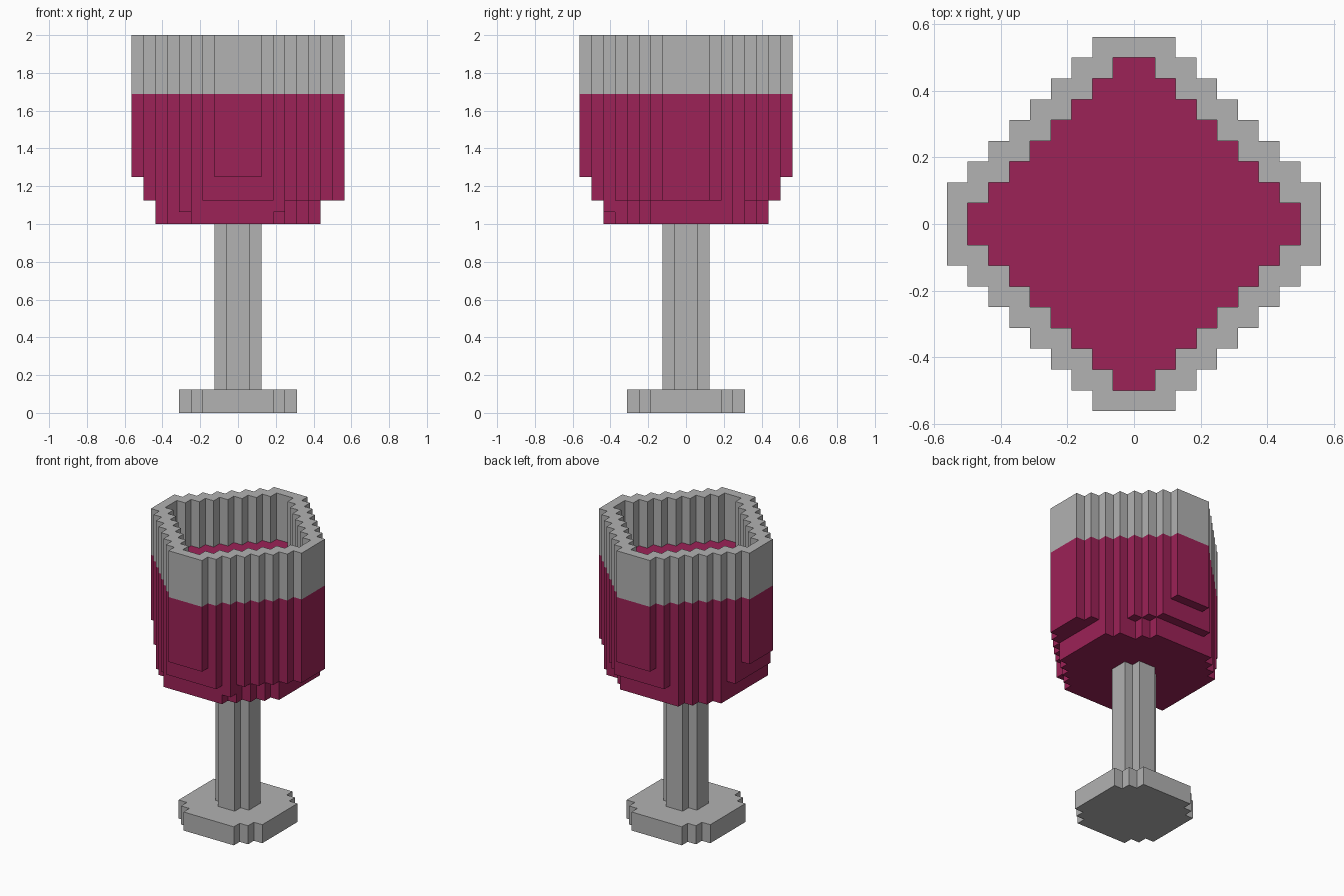
import bpy
import bmesh
from mathutils import Vector

UNIT = 1 / 16          # edge length of one block
SPAN = range(-9, 9)    # block columns in x and y

if "Cube" in bpy.data.objects:
    bpy.data.objects.remove(bpy.data.objects["Cube"])


def flat_material(name, rgb):
    mat = bpy.data.materials.new(name)
    mat.use_nodes = True
    colour = (*rgb, 1)
    mat.diffuse_color = colour
    mat.node_tree.nodes["Principled BSDF"].inputs["Base Color"].default_value = colour
    return mat


def ring(n):
    """Distance of a block column from the centre line, same on both sides."""
    return n if n >= 0 else -1 - n


def stepped(x, y, widest, diagonal):
    """True inside a stair-stepped diamond with its tips cut off."""
    i, j = ring(x), ring(y)
    return max(i, j) <= widest and i + j <= diagonal


def build_blocks(name, material, bottom, top, inside):
    """Skin every block accepted by inside(x, y, z), merging flat areas."""
    cells = {(x, y, z) for x in SPAN for y in SPAN
             for z in range(bottom, top) if inside(x, y, z)}
    bm = bmesh.new()
    for cell in cells:
        for axis in range(3):
            for side in (-1, 1):
                step = [0, 0, 0]
                step[axis] = side
                if tuple(a + b for a, b in zip(cell, step)) in cells:
                    continue
                normal = Vector(step)
                u = Vector((0, 0, 0))
                u[(axis + 1) % 3] = 0.5
                v = normal.cross(u)
                mid = Vector(cell) + Vector((0.5, 0.5, 0.5)) + normal / 2
                corners = (mid - u - v, mid + u - v, mid + u + v, mid - u + v)
                bm.faces.new([bm.verts.new(c * UNIT) for c in corners])
    bmesh.ops.remove_doubles(bm, verts=bm.verts, dist=UNIT / 100)
    bmesh.ops.dissolve_limit(bm, angle_limit=0.01, verts=bm.verts, edges=bm.edges)
    mesh = bpy.data.meshes.new(name)
    bm.to_mesh(mesh)
    bm.free()
    mesh.materials.append(material)
    obj = bpy.data.objects.new(name, mesh)
    bpy.context.collection.objects.link(obj)
    return obj


def bowl_floor(x, y):
    """Lowest block of each bowl column: tips rise, with a few uneven edges."""
    i, j = ring(x), ring(y)
    far = max(i, j)
    if far > 6:
        return 18 if far == 7 or x == 8 else 20
    if i + j == 9:
        if x > 0 and y < 0:
            return 17 if i == 3 else 18
        if x > 0 and y > 0:
            return 18 if i <= 4 else 16
        if x < 0 and y < 0:
            return 17 if i == 4 else 16
    return 16


grey = flat_material("grey_glass", (0.445, 0.445, 0.445))
wine = flat_material("wine_red", (0.333, 0.016, 0.095))

# Foot and stem
build_blocks("foot", grey, 0, 2, lambda x, y, z: stepped(x, y, 4, 6))
build_blocks("stem", grey, 2, 16, lambda x, y, z: stepped(x, y, 1, 1))

# Filled bowl
build_blocks("wine_bowl", wine, 16, 27,
             lambda x, y, z: stepped(x, y, 8, 9) and z >= bowl_floor(x, y))

# Open rim above the wine
build_blocks("glass_rim", grey, 27, 32,
             lambda x, y, z: stepped(x, y, 8, 9) and not stepped(x, y, 7, 7))
